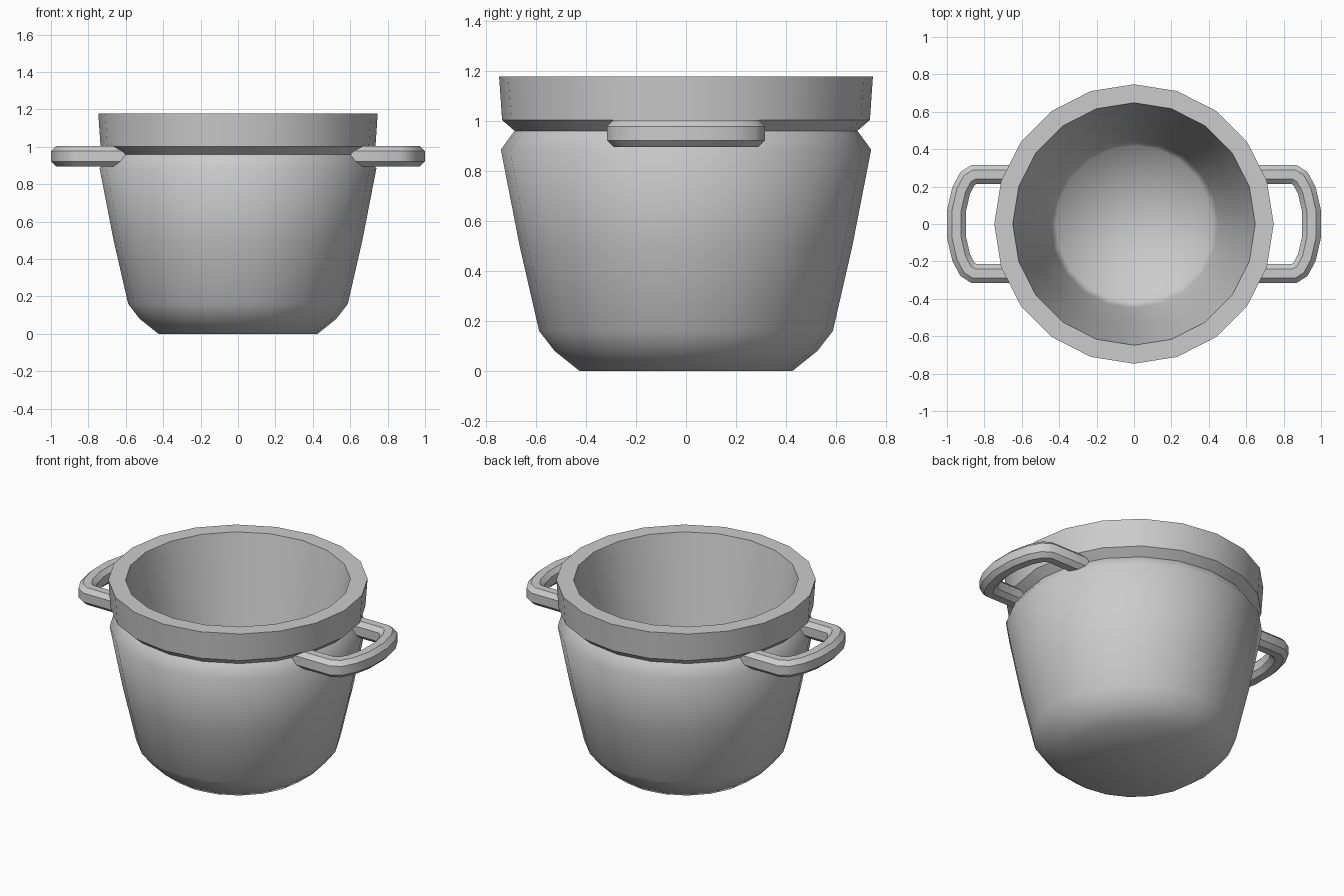
import bpy, bmesh
from math import cos, sin, pi
from mathutils import Vector

if "Cube" in bpy.data.objects:
    bpy.data.objects.remove(bpy.data.objects["Cube"])

SIDES = 20


def finish(bm, name):
    bmesh.ops.recalc_face_normals(bm, faces=bm.faces)
    for f in bm.faces:
        f.smooth = True
    mesh = bpy.data.meshes.new(name)
    bm.to_mesh(mesh)
    bm.free()
    obj = bpy.data.objects.new(name, mesh)
    bpy.context.collection.objects.link(obj)
    return obj


def lathe(name, profile, sharp):
    """Revolve (radius, z) points; rings listed in sharp keep hard edges."""
    bm = bmesh.new()
    rings = []
    for r, z in profile:
        if r == 0:
            rings.append([bm.verts.new((0, 0, z))] * SIDES)
        else:
            rings.append([bm.verts.new((r * cos(2 * pi * i / SIDES),
                                        r * sin(2 * pi * i / SIDES), z))
                          for i in range(SIDES)])
    for a, b in zip(rings, rings[1:]):
        for i in range(SIDES):
            j = (i + 1) % SIDES
            bm.faces.new(dict.fromkeys((a[i], a[j], b[j], b[i])))
    for k in sharp:
        for i in range(SIDES):
            bm.edges.get((rings[k][i], rings[k][(i + 1) % SIDES])).smooth = False
    return finish(bm, name)


def handle(name, side):
    """Sweep a chamfered square section along a mitred U-shaped path."""
    half = [(0.605, 0.265), (0.855, 0.265), (0.89, 0.243), (0.924, 0.18), (0.949, 0.07)]
    path = [Vector(p) for p in half + [(x, -y) for x, y in reversed(half)]]
    w, h, c = 0.05, 0.054, 0.026
    section = [(w, h - c), (w - c, h), (c - w, h), (-w, h - c),
               (-w, c - h), (c - w, -h), (w - c, -h), (w, c - h)]
    bm = bmesh.new()
    rings = []
    for i, p in enumerate(path):
        d0 = (p - path[i - 1]).normalized() if i else None
        d1 = (path[i + 1] - p).normalized() if i < len(path) - 1 else d0
        d0 = d0 or d1
        t = (d0 + d1).normalized()
        n = Vector((-t.y, t.x)) / t.dot(d0)
        rings.append([bm.verts.new((side * (p.x + n.x * u), p.y + n.y * u, 0.95 + v))
                      for u, v in section])
    for a, b in zip(rings, rings[1:]):
        for i in range(8):
            j = (i + 1) % 8
            bm.faces.new((a[i], a[j], b[j], b[i]))
    bm.faces.new(rings[0])
    bm.faces.new(rings[-1])
    obj = finish(bm, name)
    bpy.ops.object.select_all(action='DESELECT')
    obj.select_set(True)
    bpy.context.view_layer.objects.active = obj
    bpy.ops.object.shade_smooth_by_angle(angle=0.7)


# Pot shell: base, tapered wall, neck groove, rim, then the hollow inside
lathe("pot_body",
      [(0, 0), (0.425, 0), (0.525, 0.08), (0.587, 0.16), (0.665, 0.5), (0.74, 0.885),
       (0.685, 0.96), (0.735, 1.003), (0.747, 1.177),
       (0.648, 1.177), (0.548, 0.67), (0.45, 0.17), (0.42, 0.09), (0, 0.07)],
      sharp=(6, 7, 8, 9))

# Side handles
handle("right_handle", 1)
handle("left_handle", -1)
